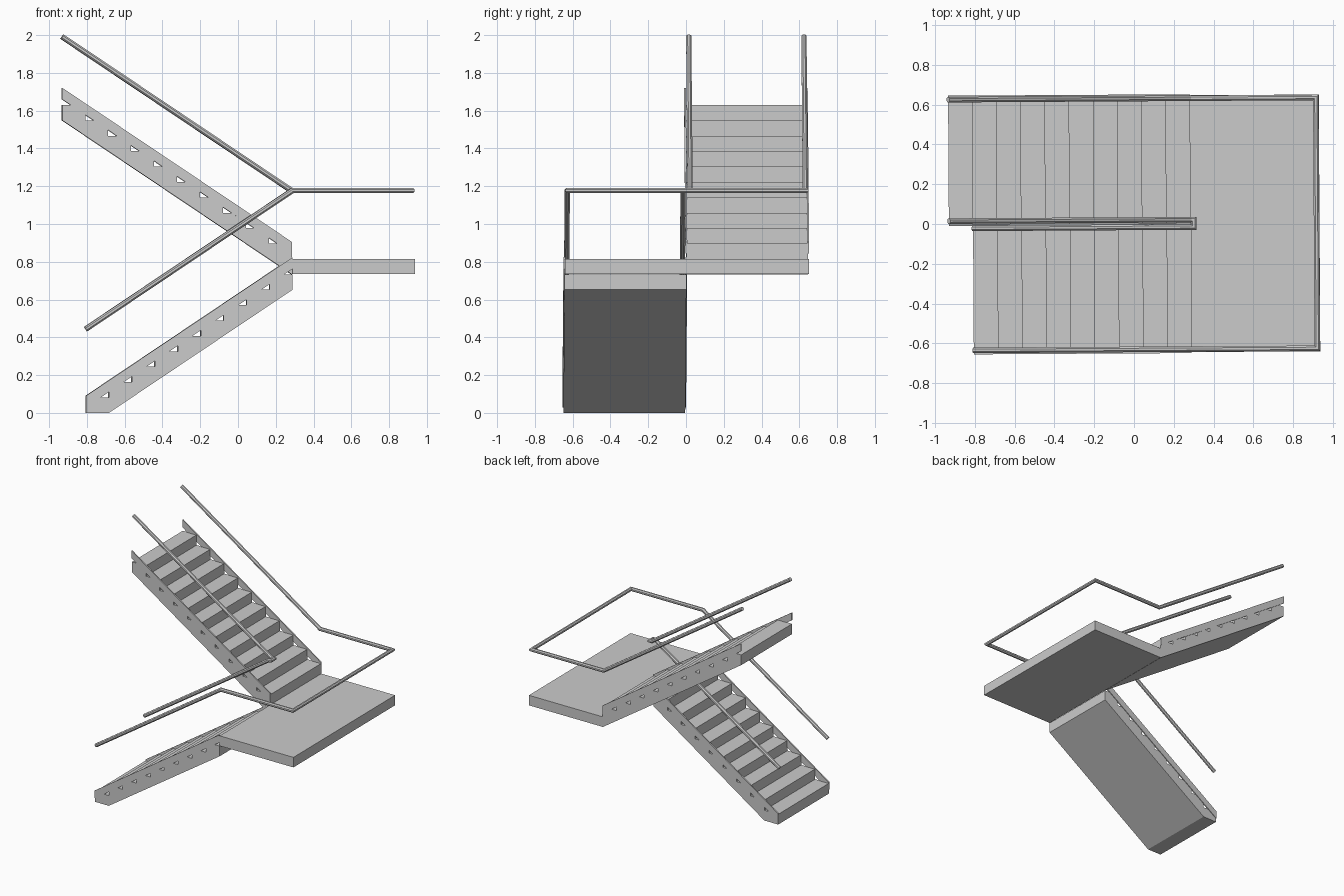
import bpy, bmesh, math
from mathutils import Vector, Matrix

if "Cube" in bpy.data.objects:
    bpy.data.objects.remove(bpy.data.objects["Cube"])

GO, RISE = 0.1215, 0.0815      # tread depth and riser height
X0 = 0.285                     # where both flights meet the landing
LAND = 10 * RISE               # landing height
W = 0.645                      # flight width
TURN = Matrix.Rotation(0.006, 4, 'Z')   # the whole stair sits slightly turned


def finish(name, bm):
    bm.transform(TURN)
    bmesh.ops.recalc_face_normals(bm, faces=bm.faces)
    mesh = bpy.data.meshes.new(name)
    bm.to_mesh(mesh)
    bm.free()
    ob = bpy.data.objects.new(name, mesh)
    bpy.context.collection.objects.link(ob)
    return ob


def extrude_profile(name, pts, y0, y1):
    """Extrude an xz profile from y0 to y1."""
    bm = bmesh.new()
    face = bm.faces.new([bm.verts.new((x, y0, z)) for x, z in pts])
    ext = bmesh.ops.extrude_face_region(bm, geom=[face])
    verts = [g for g in ext['geom'] if isinstance(g, bmesh.types.BMVert)]
    bmesh.ops.translate(bm, verts=verts, vec=(0, y1 - y0, 0))
    return finish(name, bm)


def tube(name, path, r=0.015, sides=8):
    """Sweep a round section along a path with mitred corners."""
    path = [Vector(p) for p in path]
    dirs = [(b - a).normalized() for a, b in zip(path, path[1:])]
    d = dirs[0]
    u = d.cross(Vector((0, 0, 1))).normalized()
    v = u.cross(d)
    angles = [2 * math.pi * (i + 0.5) / sides for i in range(sides)]
    ring = [path[0] + r * (math.cos(a) * u + math.sin(a) * v) for a in angles]
    rings = [ring]
    for i in range(1, len(path)):
        d = dirs[i - 1]
        n = d + dirs[i] if i < len(dirs) else d
        ring = [p + d * ((path[i] - p).dot(n) / d.dot(n)) for p in ring]
        rings.append(ring)
    bm = bmesh.new()
    vs = [[bm.verts.new(p) for p in q] for q in rings]
    for a, b in zip(vs, vs[1:]):
        for k in range(sides):
            j = (k + 1) % sides
            bm.faces.new((a[k], a[j], b[j], b[k]))
    bm.faces.new(vs[0])
    bm.faces.new(vs[-1])
    return finish(name, bm)


def steps(x, z, sx, count):
    """Zigzag of risers and treads climbing in direction sx."""
    pts = [(x, z)]
    for i in range(count):
        pts.append((x + sx * i * GO, z + (i + 1) * RISE))
        pts.append((x + sx * (i + 1) * GO, z + (i + 1) * RISE))
    return pts


# Lower flight, climbing to +x
XL = X0 - 9 * GO
extrude_profile("lower_flight",
                steps(XL, 0, 1, 9) + [(X0, 8 * RISE), (XL + GO, 0)], -W, 0)

# Upper flight, climbing back to -x
XU = X0 - 10 * GO
extrude_profile("upper_flight",
                steps(X0, LAND, -1, 10) + [(XU, LAND + 9 * RISE), (X0, LAND - RISE)], 0, W)

# Landing slab
extrude_profile("landing", [(X0, LAND - 0.08), (0.932, LAND - 0.08),
                            (0.932, LAND), (X0, LAND)], -W, W)

# Side stringers following the step noses
UP, DOWN = 0.009, 0.052
for label, xa, za, xb, zb, edges in (
        ("lower", XL, RISE, X0, LAND, (-W, 0)),
        ("upper", X0, LAND + RISE, XU, LAND + 11 * RISE, (0, W))):
    for side, y in zip(("front", "back"), edges):
        extrude_profile(f"{label}_stringer_{side}",
                        [(xa, za - DOWN), (xb, zb - DOWN), (xb, zb + UP), (xa, za + UP)],
                        y - 0.005, y + 0.005)

# Handrails
H = 1.177
ZL, ZU = H - 9 * RISE, H + 10 * RISE
R = 0.63
tube("outer_handrail", [(XL, -R, ZL), (X0, -R, H), (0.917, -R, H),
                        (0.917, R, H), (X0, R, H), (XU, R, ZU)])
tube("inner_handrail", [(XL, -0.017, ZL), (X0, -0.017, H), (0.3, -0.017, H),
                        (0.3, 0.02, H), (X0, 0.02, H), (XU, 0.02, ZU)])
